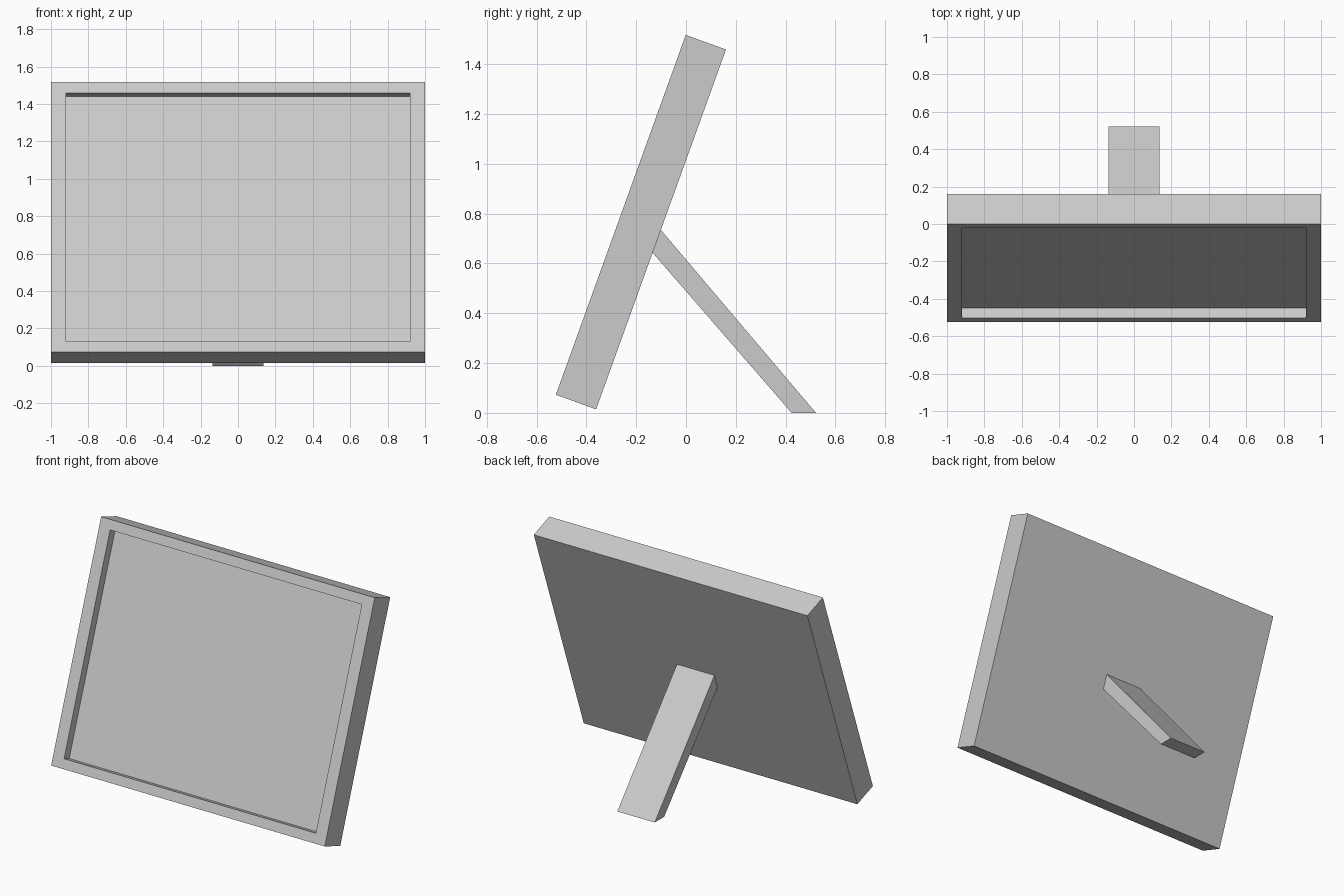
import bpy, bmesh
from math import radians
from mathutils import Matrix, Vector

if "Cube" in bpy.data.objects:
    bpy.data.objects.remove(bpy.data.objects["Cube"])


def add_object(name, bm):
    bmesh.ops.recalc_face_normals(bm, faces=bm.faces)
    mesh = bpy.data.meshes.new(name)
    bm.to_mesh(mesh)
    bm.free()
    obj = bpy.data.objects.new(name, mesh)
    bpy.context.collection.objects.link(obj)
    return obj


# Leaning frame: a slab whose front face is inset and pushed back
bm = bmesh.new()
bmesh.ops.create_cube(bm, size=1, matrix=Matrix.Diagonal((2.0, 0.172, 1.536, 1)))
bm.normal_update()
front = min(bm.faces, key=lambda f: f.calc_center_median().y)
bmesh.ops.inset_individual(bm, faces=[front], thickness=0.03)
for v in front.verts:
    v.co.x = 0.92 if v.co.x > 0 else -0.92
    v.co.z = 0.706 if v.co.z > 0 else -0.706
panel = bmesh.ops.extrude_discrete_faces(bm, faces=[front])["faces"][0]
bmesh.ops.translate(bm, verts=panel.verts, vec=(0, 0.057, 0))
frame = add_object("picture_frame", bm)
frame.location = (0, -0.181, 0.766)
frame.rotation_euler.x = radians(-19.85)

# Back strut: side profile extruded across x, its upper end just inside the frame
profile = [(-0.107, 0.742), (-0.141, 0.651), (0.424, 0), (0.522, 0)]
bm = bmesh.new()
side = bm.faces.new([bm.verts.new((-0.137, y, z)) for y, z in profile])
ext = bmesh.ops.extrude_face_region(bm, geom=[side])["geom"]
bmesh.ops.translate(bm, vec=Vector((0.274, 0, 0)),
                    verts=[g for g in ext if isinstance(g, bmesh.types.BMVert)])
add_object("back_strut", bm)
